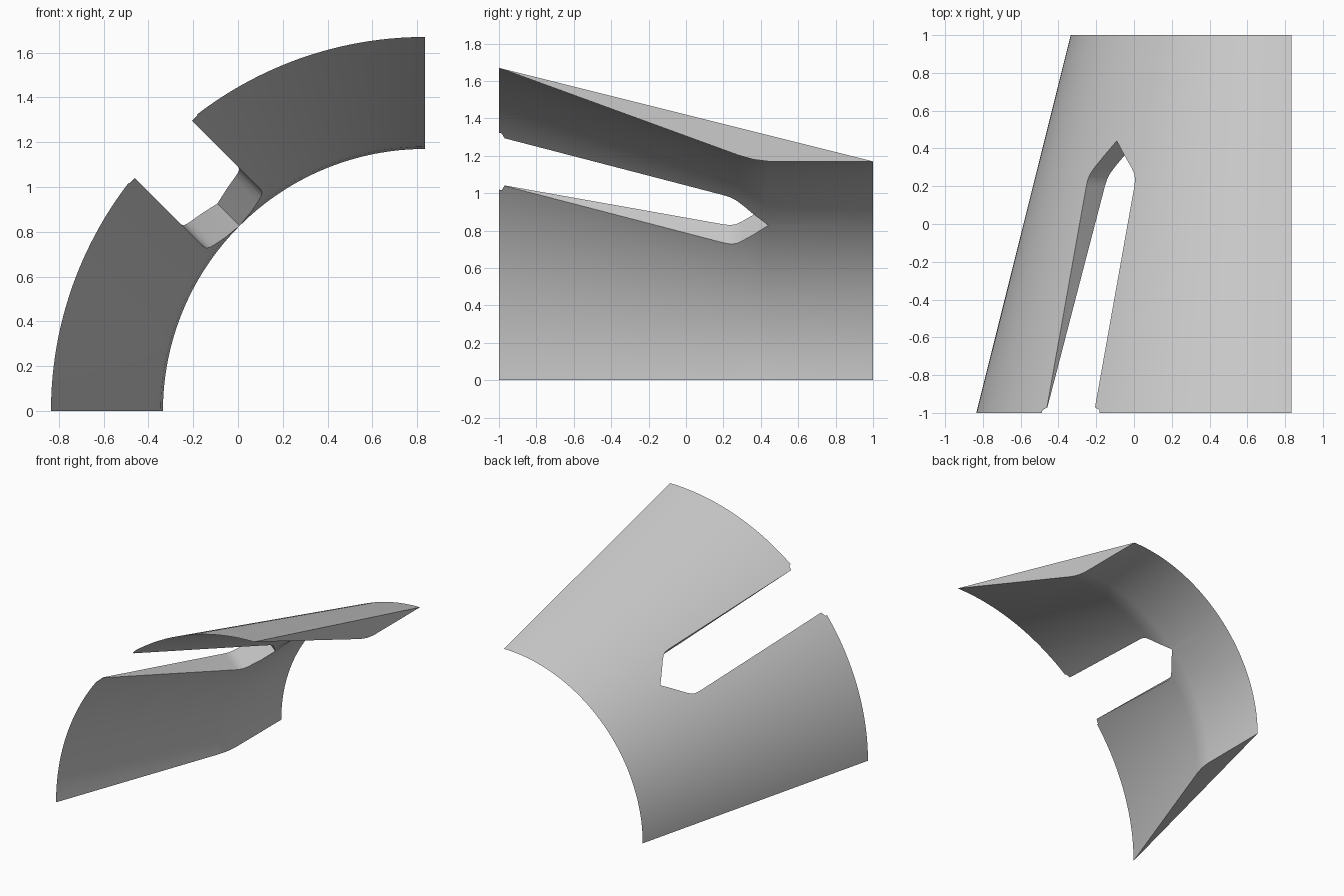
import bpy, bmesh, math
from mathutils import Vector

cube = bpy.data.objects.get("Cube")
if cube:
    bpy.data.objects.remove(cube, do_unlink=True)

AXIS = Vector((0.835, 0, 0))   # the sweep runs round a line along y here


def make_object(name, bm):
    bmesh.ops.recalc_face_normals(bm, faces=bm.faces)
    mesh = bpy.data.meshes.new(name)
    bm.to_mesh(mesh)
    bm.free()
    obj = bpy.data.objects.new(name, mesh)
    bpy.context.collection.objects.link(obj)
    return obj


# Quarter ring: thin wedge section (y, radius) swept from the ground to the top
section = [(-1, 1.67), (1, 1.17), (0.44, 1.17), (0.36, 1.18), (0.28, 1.203)]
bm = bmesh.new()
verts = [bm.verts.new(AXIS + Vector((-r, y, 0))) for y, r in section]
face = bm.faces.new(verts)
bmesh.ops.spin(bm, geom=[face] + face.edges[:] + verts, cent=AXIS, axis=(0, 1, 0),
               angle=math.pi / 2, steps=64, use_duplicate=False)
if max(v.co.z for v in bm.verts) < 0.5:      # sweep upwards
    for v in bm.verts:
        v.co.z = -v.co.z
ring = make_object("slotted_quarter_ring", bm)

# Slot cutter: pointed outline (y, half width) pushed out along the diagonal
half = [(-1.2, 0.22), (-0.985, 0.215), (-0.97, 0.18), (0.2, 0.18), (0.24, 0.176),
        (0.27, 0.162), (0.3, 0.137)]
outline = half + [(0.44, 0)] + [(y, -w) for y, w in reversed(half)]
out = Vector((-1, 0, 1)).normalized()
side = Vector((1, 0, 1)).normalized()
bm = bmesh.new()
face = bm.faces.new([bm.verts.new(AXIS + out * 0.6 + side * w + Vector((0, y, 0)))
                     for y, w in outline])
ext = bmesh.ops.extrude_face_region(bm, geom=[face], use_keep_orig=True)
bmesh.ops.translate(bm, vec=out * 1.6,
                    verts=[g for g in ext["geom"] if isinstance(g, bmesh.types.BMVert)])
cutter = make_object("slot_cutter", bm)
cutter.hide_render = True

cut = ring.modifiers.new("slot", 'BOOLEAN')
cut.operation = 'DIFFERENCE'
cut.solver = 'EXACT'
cut.object = cutter

for obj in bpy.context.selected_objects:
    obj.select_set(False)
bpy.context.view_layer.objects.active = ring
ring.select_set(True)
bpy.ops.object.modifier_apply(modifier=cut.name)
bpy.data.objects.remove(cutter, do_unlink=True)

# One plain grey
mat = bpy.data.materials.new("light_grey")
mat.use_nodes = True
grey = (0.6, 0.6, 0.6, 1)
mat.diffuse_color = grey
mat.node_tree.nodes["Principled BSDF"].inputs["Base Color"].default_value = grey
ring.data.materials.clear()
ring.data.materials.append(mat)
bpy.ops.object.shade_smooth_by_angle(angle=math.radians(25))
